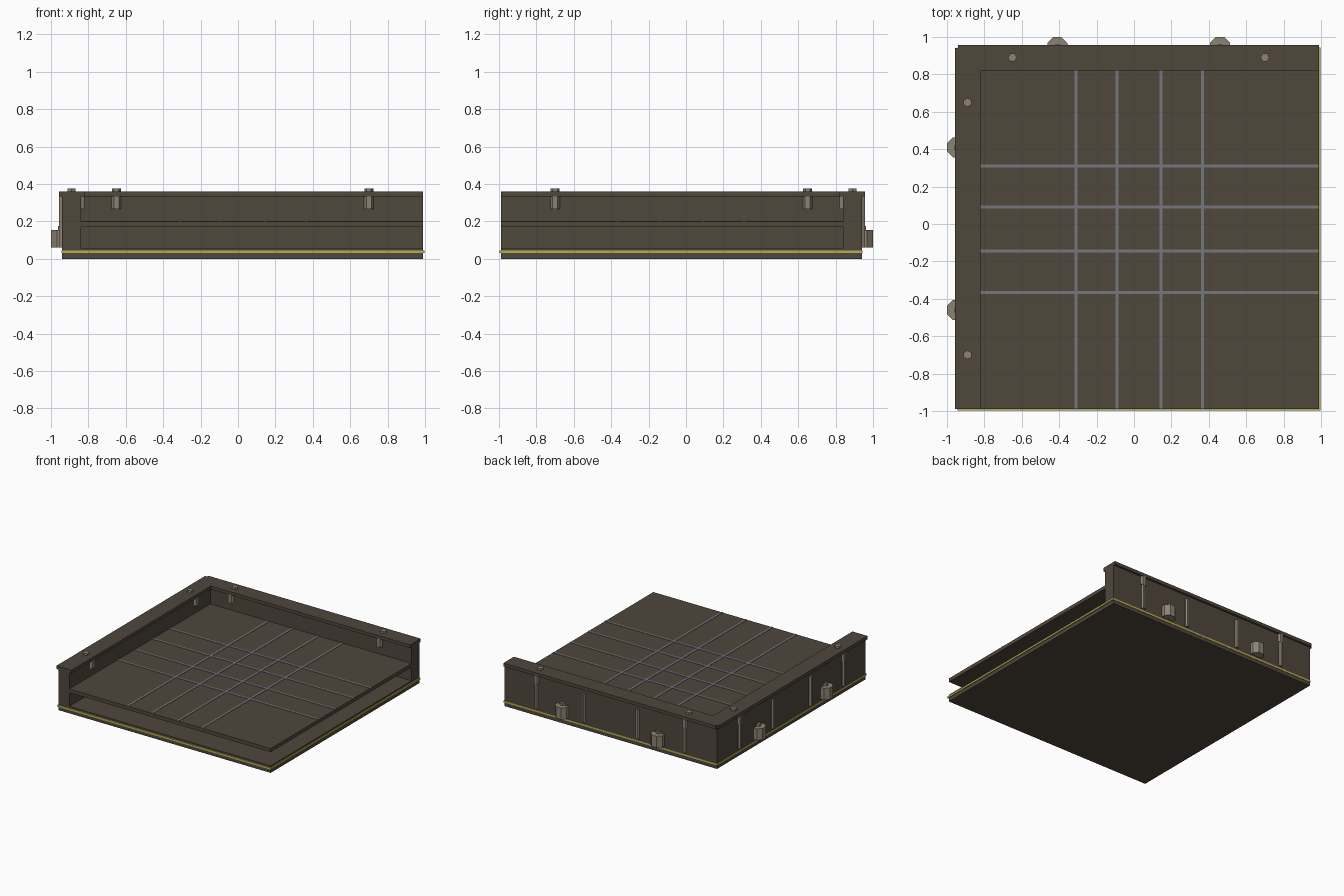
import bpy, bmesh, math

if "Cube" in bpy.data.objects:
    bpy.data.objects.remove(bpy.data.objects["Cube"])

def material(name, rgb):
    m = bpy.data.materials.new(name)
    m.diffuse_color = (*rgb, 1)
    m.use_nodes = True
    m.node_tree.nodes["Principled BSDF"].inputs["Base Color"].default_value = m.diffuse_color
    return m

BROWN = material("dark_brown", (0.080, 0.063, 0.046))
METAL = material("warm_grey_metal", (0.27, 0.225, 0.175))
YELLOW = material("yellow", (0.50, 0.43, 0.08))
SEAM = material("blue_grey", (0.18, 0.18, 0.21))

def prism(name, pts, z0, z1, mat):
    """Extrude a counter-clockwise outline from z0 to z1."""
    bm = bmesh.new()
    face = bm.faces.new([bm.verts.new((x, y, z0)) for x, y in pts])
    ext = bmesh.ops.extrude_face_region(bm, geom=[face])
    for v in ext["geom"]:
        if isinstance(v, bmesh.types.BMVert):
            v.co.z = z1
    bmesh.ops.recalc_face_normals(bm, faces=bm.faces[:])
    me = bpy.data.meshes.new(name)
    bm.to_mesh(me)
    bm.free()
    me.materials.append(mat)
    ob = bpy.data.objects.new(name, me)
    bpy.context.collection.objects.link(ob)
    return ob

def box(name, x0, x1, y0, y1, z0, z1, mat):
    return prism(name, [(x0, y0), (x1, y0), (x1, y1), (x0, y1)], z0, z1, mat)

def both(name, pts, z0, z1, mat):
    """One part on the back side and its twin on the left side."""
    prism("back_" + name, pts, z0, z1, mat)
    prism("left_" + name, [(-y, -x) for x, y in pts], z0, z1, mat)

def ngon(x, y, r, n, turn=0.0):
    return [(x + r * math.cos(turn + i * math.tau / n),
             y + r * math.sin(turn + i * math.tau / n)) for i in range(n)]

# Floor slab with the yellow band around it
box("floor_lower", -0.94, 0.99, -0.99, 0.94, 0.0, 0.03, BROWN)
box("yellow_band", -0.943, 0.998, -0.998, 0.943, 0.03, 0.045, YELLOW)
box("floor_upper", -0.94, 0.99, -0.99, 0.94, 0.045, 0.058, BROWN)

# Raised deck and its crossing seams
box("deck", -0.85, 0.99, -0.99, 0.85, 0.17, 0.20, BROWN)
for p in (-0.31, -0.09, 0.145, 0.365):
    both("deck_seam", [(p - 0.008, -0.99), (p + 0.008, -0.99),
                       (p + 0.008, 0.84), (p - 0.008, 0.84)], 0.199, 0.203, SEAM)

# L-shaped wall and overhanging cap with a notched corner
prism("walls", [(-0.94, -0.99), (-0.84, -0.99), (-0.84, 0.84), (0.99, 0.84),
                (0.99, 0.94), (-0.94, 0.94)], 0.058, 0.335, BROWN)
prism("wall_cap", [(-0.957, -0.99), (-0.82, -0.99), (-0.82, 0.82), (0.99, 0.82),
                   (0.99, 0.957), (-0.94, 0.957), (-0.94, 0.94), (-0.957, 0.94)],
      0.333, 0.36, BROWN)

# Bolts through the cap, with nuts inside and outside the wall
for p in (-0.65, 0.70):
    both("cap_bolt", ngon(p, 0.89, 0.024, 6), 0.355, 0.377, METAL)
    both("inner_nut", ngon(p, 0.845, 0.028, 6), 0.265, 0.334, METAL)
    both("outer_nut", ngon(p, 0.932, 0.028, 6), 0.265, 0.334, METAL)

# Upright rods on the outer walls
for p in (-0.65, -0.22, 0.27, 0.70):
    both("wall_rod", ngon(p, 0.942, 0.016, 6), 0.06, 0.30, METAL)

# Eight-sided knobs low on the outer walls
for p in (-0.41, 0.46):
    both("knob", ngon(p, 0.947, 0.0575, 8, math.pi / 8), 0.06, 0.155, METAL)
    both("knob_pin", ngon(p, 0.942, 0.022, 6), 0.15, 0.175, METAL)
